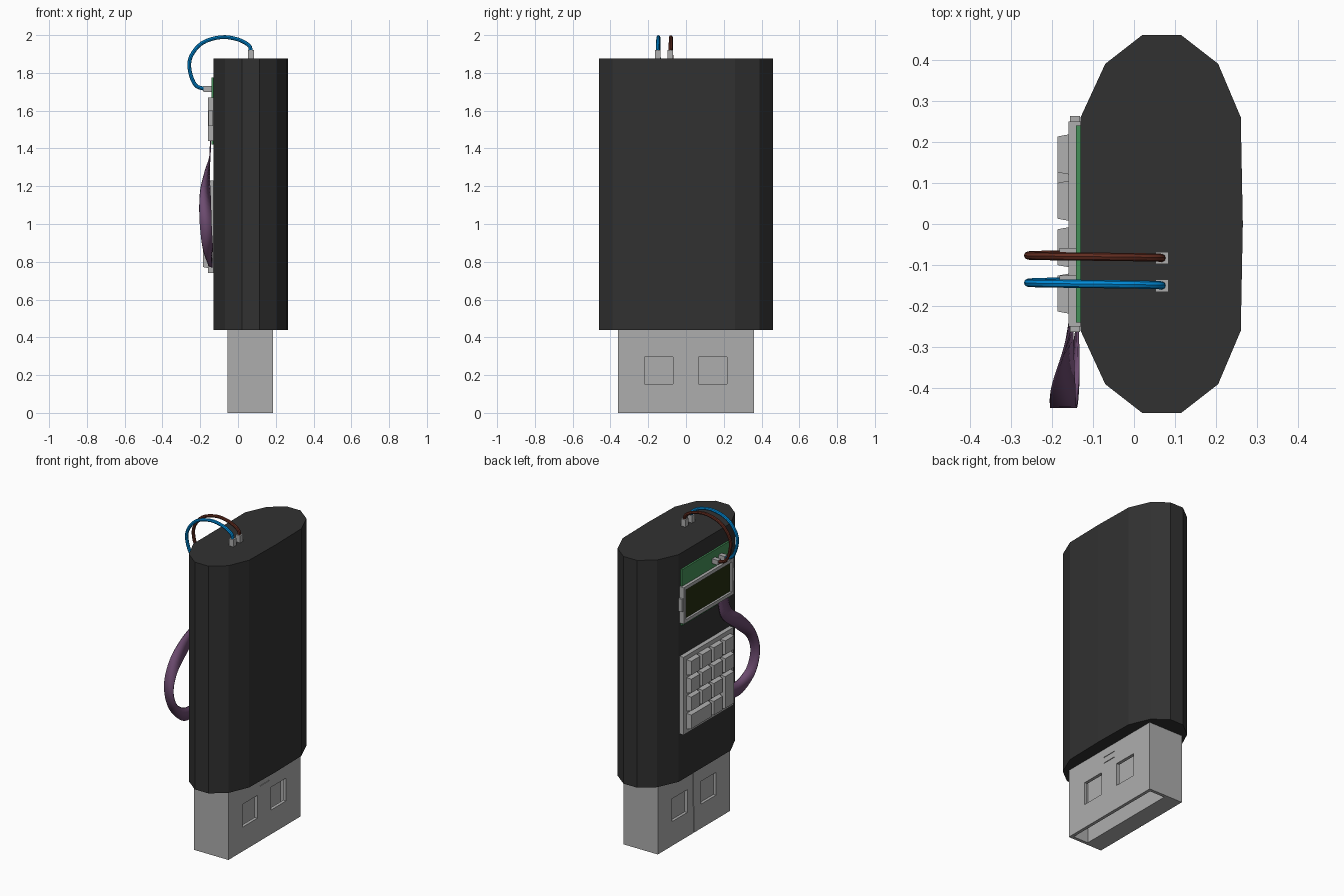
import bpy, bmesh, math
from mathutils import Vector

if "Cube" in bpy.data.objects:
    bpy.data.objects.remove(bpy.data.objects["Cube"])


def mat(name, r, g, b):
    m = bpy.data.materials.new(name)
    m.diffuse_color = (r, g, b, 1)
    m.use_nodes = True
    m.node_tree.nodes["Principled BSDF"].inputs["Base Color"].default_value = m.diffuse_color
    return m


DARK = mat("dark plastic", 0.031, 0.031, 0.031)
GREY = mat("grey metal", 0.42, 0.42, 0.42)
GREEN = mat("board green", 0.06, 0.28, 0.1)
SCREEN = mat("screen olive", 0.018, 0.028, 0.005)
PURPLE = mat("ribbon purple", 0.15, 0.07, 0.16)
BLUE = mat("wire blue", 0.0, 0.26, 0.7)
BROWN = mat("wire brown", 0.12, 0.025, 0.014)


def finish(name, bm, *mats):
    bmesh.ops.recalc_face_normals(bm, faces=bm.faces)
    me = bpy.data.meshes.new(name)
    bm.to_mesh(me)
    bm.free()
    for m in mats:
        me.materials.append(m)
    ob = bpy.data.objects.new(name, me)
    bpy.context.collection.objects.link(ob)
    return ob


def add_box(bm, x0, x1, y0, y1, z0, z1, taper=0.0):
    """Box; taper shrinks the -x end."""
    vs = bmesh.ops.create_cube(bm, size=1)["verts"]
    for v in vs:
        left = v.co.x < 0
        t = taper if left else 0
        v.co = Vector((x0 if left else x1,
                       y0 + t if v.co.y < 0 else y1 - t,
                       z0 + t if v.co.z < 0 else z1 - t))


def boxes(name, specs, m):
    bm = bmesh.new()
    for s in specs:
        add_box(bm, *s)
    return finish(name, bm, m)


def cut(ob, specs):
    for s in specs:
        c = boxes("cutter", [s], GREY)
        c.hide_render = True
        mod = ob.modifiers.new("cut", 'BOOLEAN')
        mod.operation = 'DIFFERENCE'
        mod.solver = 'EXACT'
        mod.object = c
        bpy.context.view_layer.objects.active = ob
        bpy.ops.object.modifier_apply(modifier=mod.name)
        bpy.data.objects.remove(c)


def spline(pts, n=6):
    """Catmull-Rom samples through pts."""
    p = [Vector(q) for q in pts]
    p = [2 * p[0] - p[1]] + p + [2 * p[-1] - p[-2]]
    out = []
    for i in range(1, len(p) - 2):
        a, b, c, d = p[i - 1:i + 3]
        for k in range(n):
            t = k / n
            out.append(0.5 * (2 * b + (c - a) * t + (2 * a - 5 * b + 4 * c - d) * t * t
                              + (3 * b - a - 3 * c + d) * t ** 3))
    return out + [p[-2]]


def smooth(ob):
    for o in bpy.context.selected_objects:
        o.select_set(False)
    ob.select_set(True)
    bpy.context.view_layer.objects.active = ob
    bpy.ops.object.shade_smooth_by_angle(angle=math.radians(40))


# body: faceted oval prism
half = [(-0.13, 0.26), (-0.07, 0.39), (0.02, 0.46), (0.115, 0.46), (0.205, 0.39), (0.26, 0.26)]
outline = half + [(0.265, 0.0)] + [(x, -y) for x, y in reversed(half)]
bm = bmesh.new()
base = bm.faces.new([bm.verts.new((x, y, 0.44)) for x, y in outline])
top = bmesh.ops.extrude_face_region(bm, geom=[base], use_keep_orig=True)["geom"]
for v in top:
    if isinstance(v, bmesh.types.BMVert):
        v.co.z = 1.875
finish("body", bm, DARK)

# plug: hollow metal shell with a solid tongue on the -x half
plug = boxes("plug", [(-0.055, 0.185, -0.36, 0.36, 0, 0.45)], GREY)
cuts = [(0.06, 0.165, -0.34, 0.34, -0.05, 0.42)]
for y in (-0.145, 0.141):                                   # square windows
    for x0, x1 in ((0.15, 0.2), (-0.07, -0.037)):
        cuts.append((x0, x1, y - 0.075, y + 0.075, 0.153, 0.297))
for z in (0.348, 0.386):                                    # short slots
    cuts.append((0.181, 0.2, -0.045, 0.045, z - 0.003, z + 0.003))
cuts.append((-0.07, -0.051, -0.003, 0.003, -0.02, 0.17))    # back seam
cuts.append((-0.07, -0.051, 0.003, 0.009, 0.165, 0.435))
cut(plug, cuts)

# keypad: base plate and tapered keys, one wide and one tall
boxes("keypad_base", [(-0.158, -0.125, -0.25, 0.25, 0.74, 1.23)], GREY)
P = 0.113
keys = []


def key(c, r, w=1, h=1):
    y1, z1 = 0.226 - c * P, 1.211 - r * P
    g = 0.006
    keys.append((-0.186, -0.15, y1 - w * P + g, y1 - g, z1 - h * P + g, z1 - g, 0.007))


for r in range(4):
    for c in range(4):
        if (r == 3 and c < 2) or (c == 3 and r >= 2):
            continue
        key(c, r)
key(0, 3, w=2)
key(3, 2, h=2)
boxes("keypad_keys", keys, GREY)

# circuit board behind the display
boxes("circuit_board", [(-0.141, -0.122, -0.24, 0.24, 1.42, 1.775)], GREEN)

# display: bezel with a sunken dark screen
bm = bmesh.new()
add_box(bm, -0.16, -0.125, -0.25, 0.25, 1.44, 1.67)
bm.faces.ensure_lookup_table()
face = min(bm.faces, key=lambda f: f.calc_center_median().x)
bmesh.ops.inset_region(bm, faces=[face], thickness=0.03)
walls = bmesh.ops.inset_region(bm, faces=[face], thickness=0.004, depth=-0.01)
face.material_index = 1
finish("display", bm, GREY, SCREEN)
boxes("display_tabs", [(-0.156, -0.132, s * 0.255 - 0.008, s * 0.255 + 0.008, 1.52, 1.6)
                       for s in (-1, 1)], GREY)

# wires with metal pins at both ends
loop = [(0.068, 1.915), (0.058, 1.945), (0.0, 1.977), (-0.09, 1.989), (-0.19, 1.958),
        (-0.25, 1.885), (-0.255, 1.81), (-0.225, 1.735), (-0.175, 1.715)]
for name, ya, yb, m in (("blue_wire", -0.15, -0.14, BLUE), ("brown_wire", -0.083, -0.074, BROWN)):
    pts = spline([(x, ya + (yb - ya) * i / 8, z) for i, (x, z) in enumerate(loop)], 4)
    bm = bmesh.new()
    rings = []
    for i, p in enumerate(pts):
        t = (pts[min(i + 1, len(pts) - 1)] - pts[max(i - 1, 0)]).normalized()
        u = t.cross(Vector((0, 1, 0))).normalized()
        w = t.cross(u)
        rings.append([bm.verts.new(p + 0.01 * (math.cos(a) * u + math.sin(a) * w))
                      for a in (k * math.tau / 8 for k in range(8))])
    for a, b in zip(rings, rings[1:]):
        for k in range(8):
            bm.faces.new((a[k], a[k - 1], b[k - 1], b[k]))
    bm.faces.new(rings[0])
    bm.faces.new(rings[-1])
    smooth(finish(name, bm, m))
    boxes(name + "_pins", [(0.052, 0.084, ya - 0.015, ya + 0.015, 1.87, 1.92),
                           (-0.182, -0.135, yb - 0.015, yb + 0.015, 1.7, 1.73)], GREY)

# ribbon cable: twisting strip from the display to the keypad's side
centre = spline([(-0.145, -0.16, 1.445), (-0.15, -0.19, 1.34), (-0.162, -0.3, 1.245),
                 (-0.172, -0.4, 1.14), (-0.172, -0.445, 1.02), (-0.162, -0.42, 0.9),
                 (-0.145, -0.34, 0.825), (-0.138, -0.245, 0.815)])
width = spline([(0, 0.05, 0), (0, 0.045, -0.015), (0.012, 0.02, -0.035), (0.028, 0, -0.03),
                (0.032, 0, -0.008), (0.026, 0, 0.02), (0.01, 0, 0.042), (0, 0, 0.045)])
bm = bmesh.new()
rows = [(bm.verts.new(c + w), bm.verts.new(c - w)) for c, w in zip(centre, width)]
for a, b in zip(rows, rows[1:]):
    bm.faces.new((a[0], a[1], b[1], b[0]))
ribbon = finish("ribbon_cable", bm, PURPLE)
mod = ribbon.modifiers.new("thickness", 'SOLIDIFY')
mod.thickness = 0.006
mod.offset = 0
smooth(ribbon)
